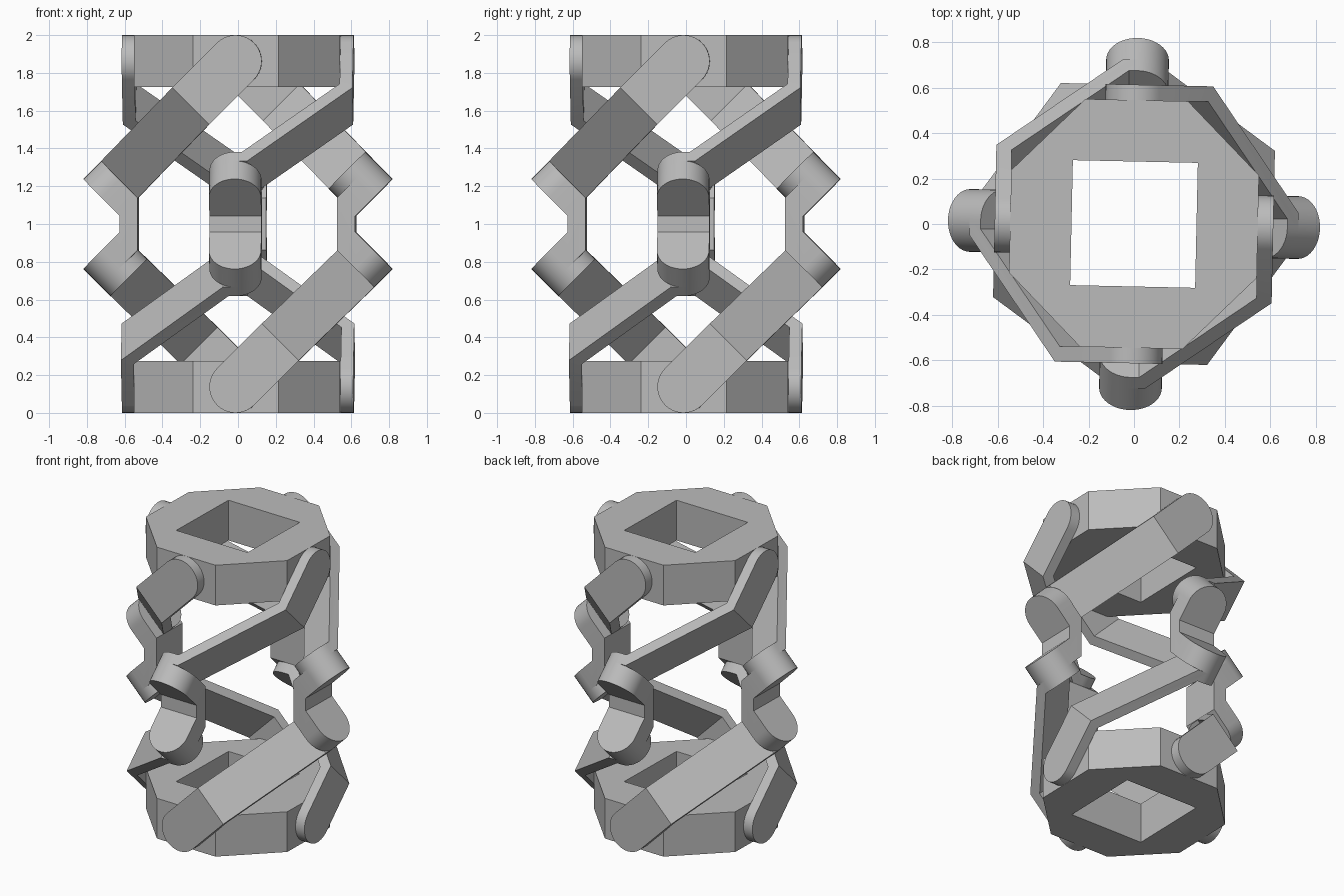
import bpy, bmesh, math
from math import sin, cos, pi
from mathutils import Vector, Matrix

cube = bpy.data.objects.get("Cube")
if cube:
    bpy.data.objects.remove(cube, do_unlink=True)

R = 0.138          # half width of every bar and radius of its rounded ends
THICK = 0.068      # link plate thickness
FACE = 0.545       # distance from the axis to the ring's flat sides
STEPS = 10
TWIST = Matrix.Rotation(math.radians(-1.25), 4, 'Z')
FLIP = Matrix.Translation((0, 0, 2)) @ Matrix.Rotation(pi, 4, 'Y')

grey = bpy.data.materials.new("plain_grey")
grey.use_nodes = True
colour = (0.5, 0.5, 0.5, 1)
grey.diffuse_color = colour
grey.node_tree.nodes["Principled BSDF"].inputs["Base Color"].default_value = colour


def finish(bm, name, matrix):
    """Turn a bmesh into a placed, shaded object."""
    bmesh.ops.remove_doubles(bm, verts=bm.verts, dist=0.0005)
    bmesh.ops.transform(bm, matrix=TWIST @ matrix, verts=bm.verts)
    bmesh.ops.recalc_face_normals(bm, faces=bm.faces)
    mesh = bpy.data.meshes.new(name)
    bm.to_mesh(mesh)
    bm.free()
    mesh.materials.append(grey)
    obj = bpy.data.objects.new(name, mesh)
    bpy.context.collection.objects.link(obj)
    bpy.ops.object.select_all(action='DESELECT')
    obj.select_set(True)
    bpy.context.view_layer.objects.active = obj
    bpy.ops.object.shade_smooth_by_angle(angle=math.radians(30))


def folded_bar(name, rows, side, matrix):
    """Loft a bar through rows of (outer point, inner point, half width)."""
    bm = bmesh.new()
    loops = []
    for outer, inner, half in rows:
        half = max(half, 0.0001)
        corners = (outer - side * half, outer + side * half,
                   inner + side * half, inner - side * half)
        loops.append([bm.verts.new(c) for c in corners])
    for a, b in zip(loops, loops[1:]):
        for i in range(4):
            j = (i + 1) % 4
            bm.faces.new((a[i], a[j], b[j], b[i]))
    bmesh.ops.remove_doubles(bm, verts=bm.verts, dist=0.0005)
    bmesh.ops.dissolve_limit(bm, angle_limit=math.radians(1),
                             verts=bm.verts, edges=bm.edges)
    finish(bm, name, matrix)


def round_end(outer, inner, direction):
    """Rows of a half-round end, from full width out to the tip."""
    rows = []
    for k in range(STEPS + 1):
        t = pi / 2 * k / STEPS
        shift = direction * R * sin(t)
        rows.append((outer + shift, inner + shift, R * cos(t)))
    return rows


def ring(name, matrix):
    """Octagonal plate with a square hole."""
    bm = bmesh.new()
    radius = FACE / cos(pi / 8)
    rim = [bm.verts.new((radius * cos(a), radius * sin(a), 0))
           for a in (pi / 8 + i * pi / 4 for i in range(8))]
    hole = [bm.verts.new((0.275 * x, 0.275 * y, 0))
            for x, y in ((1, 1), (-1, 1), (-1, -1), (1, -1))]
    for i in range(4):
        a, b, c = rim[2 * i], rim[2 * i + 1], rim[(2 * i + 2) % 8]
        bm.faces.new((hole[i], a, b))
        bm.faces.new((hole[i], b, c, hole[(i + 1) % 4]))
    top = bmesh.ops.extrude_face_region(bm, geom=bm.faces[:])
    verts = [v for v in top["geom"] if isinstance(v, bmesh.types.BMVert)]
    bmesh.ops.translate(bm, vec=(0, 0, 2 * R), verts=verts)
    bmesh.ops.dissolve_limit(bm, angle_limit=math.radians(1),
                             verts=bm.verts, edges=bm.edges)
    finish(bm, name, matrix)


# Link frame: runs down and sideways from a pivot on the ring's front side
S = math.sqrt(0.5)
along = Vector((-S, 0, -S))
across = Vector((S, 0, -S))
back = Vector((0, 1, 0))
pivot = Vector((0, 0, 2 - R))


def at(v, y):
    return pivot + along * v + back * y


OUT = FACE + THICK
BEND, SEAT, TIP = 0.336, 0.885, 1.02   # first fold, boss contact, boss face
fold = THICK * math.tan(pi / 8)
turn = SEAT - BEND - OUT
link_rows = round_end(at(0, -OUT), at(0, -FACE), -along)[::-1]
link_rows += [(at(BEND, -OUT), at(BEND - fold, -FACE), R),
              (at(SEAT, turn), at(SEAT - THICK, turn + fold), R)]
link_rows += round_end(at(SEAT, 0), at(SEAT - THICK, 0), back)

# Connector: two slanted rounded bosses joined by an upright plate
face, seat = at(TIP, 0), at(SEAT, 0)
upper = round_end(face, seat, -across)[::-1]
upper.append((face + across * R, seat + across * R, R))


def mirrored(p):
    return Vector((p.x, p.y, 2 - p.z))


lower = [(mirrored(o), mirrored(i), h) for o, i, h in reversed(upper)]

ring("bottom_ring", Matrix())
ring("top_ring", Matrix.Translation((0, 0, 2 - 2 * R)))
for n, place in enumerate(("front", "left", "back", "right")):
    quarter = Matrix.Rotation(n * pi / 2, 4, 'Z')
    folded_bar(place + "_upper_link", link_rows, across, quarter)
    folded_bar(place + "_lower_link", link_rows, across, quarter @ FLIP)
    folded_bar(place + "_connector", upper + lower, back,
               quarter @ Matrix.Rotation(pi / 2, 4, 'Z'))
